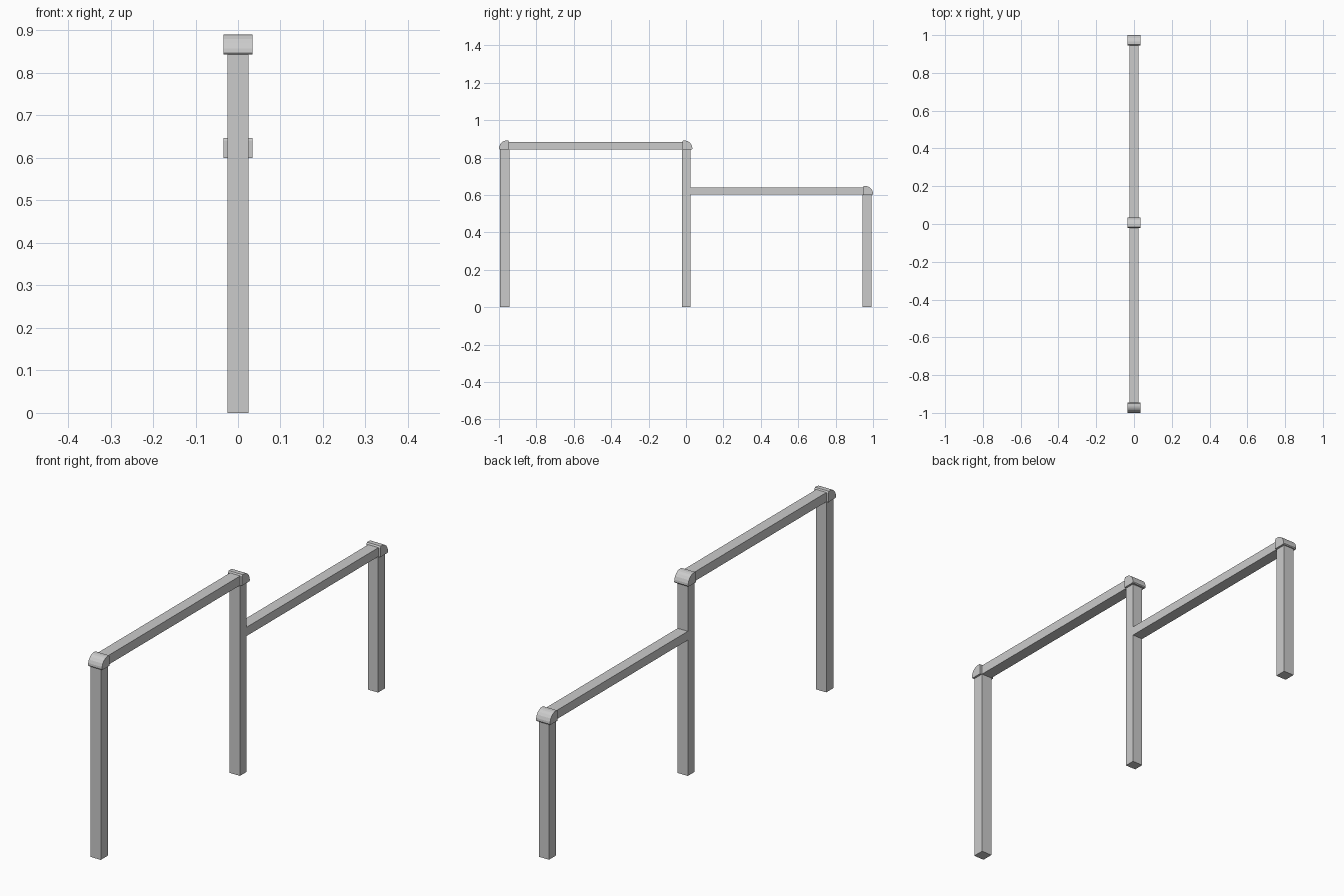
import bpy, bmesh

if "Cube" in bpy.data.objects:
    bpy.data.objects.remove(bpy.data.objects["Cube"])


def box(name, x, y0, y1, z0, z1):
    """Box centred on x = 0 with half width x."""
    bm = bmesh.new()
    bmesh.ops.create_cube(bm, size=1)
    for v in bm.verts:
        v.co = (v.co.x * 2 * x,
                y0 if v.co.y < 0 else y1,
                z0 if v.co.z < 0 else z1)
    return finish(name, bm)


def finish(name, bm):
    bmesh.ops.recalc_face_normals(bm, faces=bm.faces)
    mesh = bpy.data.meshes.new(name)
    bm.to_mesh(mesh)
    bm.free()
    obj = bpy.data.objects.new(name, mesh)
    bpy.context.collection.objects.link(obj)
    return obj


# Rounded elbow profile: (distance outward from the inner face, height)
PROFILE = [(0, 0), (0, 0.041), (0.004, 0.047), (0.02, 0.047), (0.030, 0.044),
           (0.040, 0.037), (0.048, 0.027), (0.053, 0.014), (0.054, 0.004),
           (0.051, 0)]


def cap(name, inner_y, direction, z):
    bm = bmesh.new()
    verts = [bm.verts.new((-0.034, inner_y + direction * u, z + v))
             for u, v in PROFILE]
    face = bm.faces.new(verts)
    ext = bmesh.ops.extrude_face_region(bm, geom=[face])
    moved = [g for g in ext["geom"] if isinstance(g, bmesh.types.BMVert)]
    bmesh.ops.translate(bm, vec=(0.068, 0, 0), verts=moved)
    return finish(name, bm)


# Upright posts
box("front_post", 0.025, -0.995, -0.945, 0, 0.845)
box("middle_post", 0.025, -0.022, 0.023, 0, 0.845)
box("back_post", 0.025, 0.943, 0.993, 0, 0.603)

# Horizontal rails
box("upper_rail", 0.025, -0.97, 0.005, 0.843, 0.884)
box("lower_rail", 0.025, 0.02, 0.965, 0.601, 0.640)

# Rounded corner caps
cap("front_cap", -0.946, -1, 0.843)
cap("middle_cap", -0.02, 1, 0.843)
cap("back_cap", 0.946, 1, 0.600)
